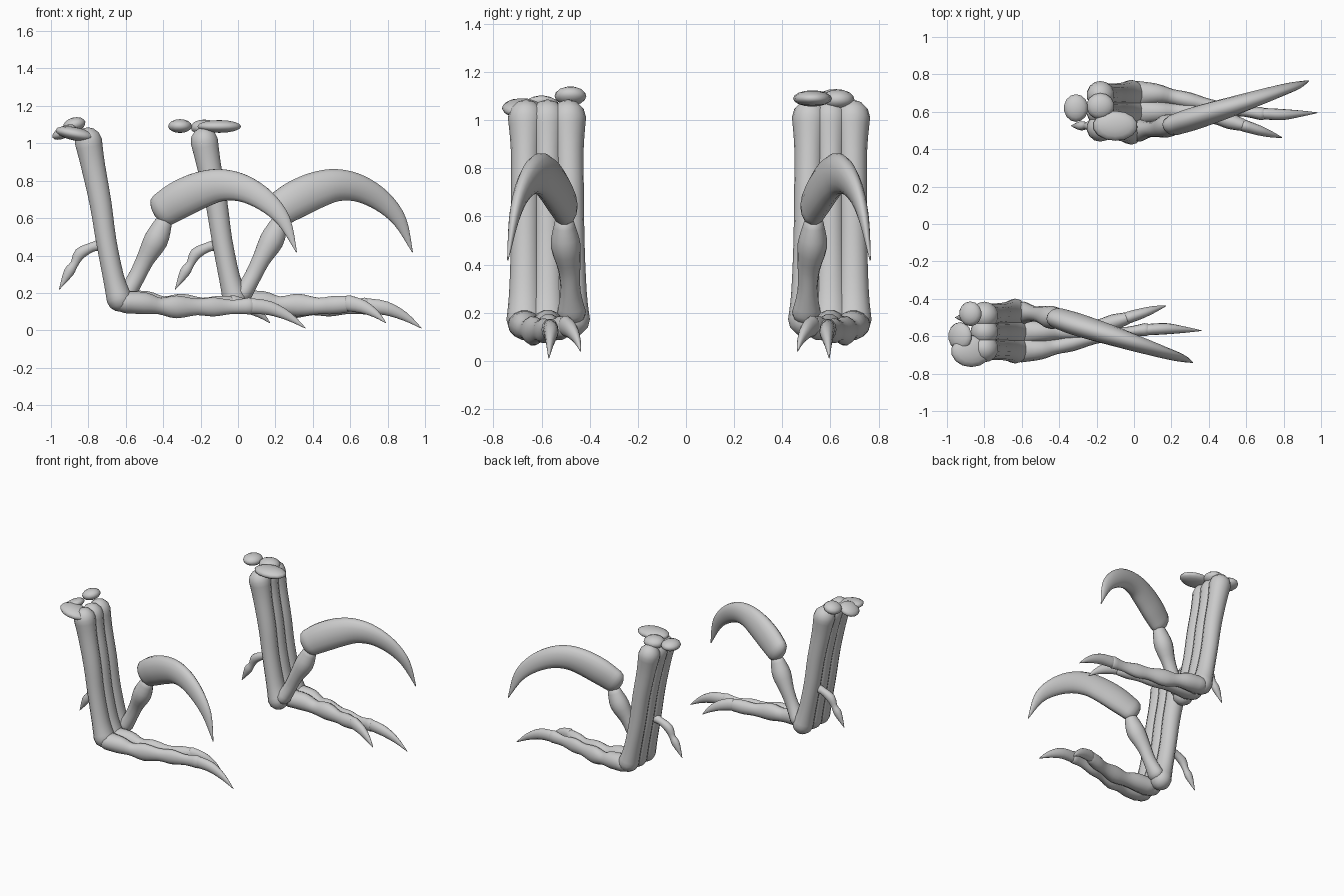
import bpy, bmesh, math
from mathutils import Vector

SIDES = 14


def spline(pts, steps):
    """Catmull-Rom resampling of (x, y, z, side radius, other radius) rows."""
    out = []
    n = len(pts)
    for i in range(n - 1):
        a, b, c, d = (pts[max(i - 1, 0)], pts[i], pts[i + 1], pts[min(i + 2, n - 1)])
        for s in range(steps):
            t = s / steps
            out.append([0.5 * (2 * q + (r - p) * t + (2 * p - 5 * q + 4 * r - w) * t * t
                               + (3 * q - p - 3 * r + w) * t ** 3)
                        for p, q, r, w in zip(a, b, c, d)])
    return out + [list(pts[-1])]


def finish(bm, name):
    bmesh.ops.recalc_face_normals(bm, faces=bm.faces)
    me = bpy.data.meshes.new(name)
    bm.to_mesh(me)
    bm.free()
    for p in me.polygons:
        p.use_smooth = True
    ob = bpy.data.objects.new(name, me)
    bpy.context.collection.objects.link(ob)
    return ob


def bone(name, pts, place, steps=3):
    """Elliptical tube along a path with domed ends."""
    rows = spline(pts, steps)
    cs = [Vector(r[:3]) for r in rows]
    tan = [(cs[min(i + 1, len(cs) - 1)] - cs[max(i - 1, 0)]).normalized() for i in range(len(cs))]
    rings = [(c, t, r[3], r[4]) for c, t, r in zip(cs, tan, rows)]
    # domed ends
    def dome(ring, sign):
        c, t, a, b = ring
        return [(c + t * sign * min(a, b) * math.sin(k), t, a * math.cos(k), b * math.cos(k))
                for k in (0.5, 1.0, 1.4)]
    rings = dome(rings[0], -1)[::-1] + rings + dome(rings[-1], 1)
    bm = bmesh.new()
    loops = []
    for c, t, a, b in rings:
        side = (Vector((0, 1, 0)) - t * t.y).normalized()
        up = t.cross(side)
        a, b = max(a, 0.001), max(b, 0.001)
        loops.append([bm.verts.new(place(c + side * a * math.cos(k) + up * b * math.sin(k)))
                      for k in (2 * math.pi * j / SIDES for j in range(SIDES))])
    for l0, l1 in zip(loops, loops[1:]):
        for j in range(SIDES):
            k = (j + 1) % SIDES
            bm.faces.new((l0[j], l0[k], l1[k], l1[j]))
    bm.faces.new(loops[0])
    bm.faces.new(loops[-1])
    return finish(bm, name)


def pebble(name, loc, size, tilt=0):
    """Small flattened ankle bone."""
    bm = bmesh.new()
    bmesh.ops.create_uvsphere(bm, u_segments=14, v_segments=8, radius=1)
    for v in bm.verts:
        v.co = Vector(a * b for a, b in zip(v.co, size))
    ob = finish(bm, name)
    ob.location = loc
    ob.rotation_euler.y = tilt


def foot(tag, place):
    # three long upper foot bones side by side
    for i, (yt, yb) in enumerate(((-0.665, -0.67), (-0.575, -0.575), (-0.49, -0.475))):
        d = yb - yt
        bone(f"{tag}_long_bone_{i + 1}", [
            (-0.80, yt, 1.01, 0.075, 0.075),
            (-0.775, yt + d * .2, 0.88, 0.062, 0.066),
            (-0.735, yt + d * .4, 0.68, 0.060, 0.060),
            (-0.705, yt + d * .6, 0.48, 0.060, 0.056),
            (-0.665, yt + d * .8, 0.28, 0.066, 0.058),
            (-0.635, yb, 0.17, 0.076, 0.070)], place)
    # walking toes with knuckles
    bone(f"{tag}_outer_toe", [
        (-0.60, -0.67, 0.15, 0.070, 0.060), (-0.50, -0.67, 0.145, 0.055, 0.060),
        (-0.42, -0.655, 0.13, 0.042, 0.045), (-0.33, -0.635, 0.125, 0.045, 0.062),
        (-0.22, -0.61, 0.125, 0.034, 0.045), (-0.13, -0.59, 0.125, 0.036, 0.052),
        (-0.03, -0.575, 0.125, 0.026, 0.038), (0.06, -0.565, 0.13, 0.035, 0.046)], place)
    bone(f"{tag}_outer_toe_claw", [
        (0.07, -0.565, 0.13, 0.030, 0.042), (0.17, -0.56, 0.118, 0.030, 0.038),
        (0.27, -0.565, 0.075, 0.017, 0.024), (0.36, -0.57, 0.012, 0.002, 0.002)], place)
    bone(f"{tag}_middle_toe", [
        (-0.60, -0.575, 0.15, 0.070, 0.060), (-0.49, -0.575, 0.15, 0.056, 0.062),
        (-0.40, -0.575, 0.135, 0.045, 0.048), (-0.30, -0.57, 0.135, 0.050, 0.062),
        (-0.19, -0.545, 0.13, 0.035, 0.045), (-0.11, -0.525, 0.135, 0.042, 0.050),
        (-0.04, -0.505, 0.14, 0.033, 0.045)], place)
    bone(f"{tag}_middle_toe_claw", [
        (-0.03, -0.50, 0.145, 0.032, 0.044), (0.05, -0.475, 0.125, 0.027, 0.036),
        (0.12, -0.452, 0.085, 0.015, 0.020), (0.17, -0.438, 0.04, 0.002, 0.002)], place)
    # raised inner toe and its big sickle claw
    bone(f"{tag}_raised_toe", [
        (-0.59, -0.475, 0.20, 0.060, 0.050), (-0.54, -0.48, 0.29, 0.042, 0.046),
        (-0.495, -0.485, 0.38, 0.046, 0.050), (-0.44, -0.50, 0.48, 0.062, 0.066),
        (-0.405, -0.505, 0.56, 0.045, 0.052)], place)
    bone(f"{tag}_sickle_claw", [
        (-0.40, -0.505, 0.645, 0.056, 0.094), (-0.31, -0.535, 0.70, 0.061, 0.103),
        (-0.20, -0.57, 0.75, 0.058, 0.100), (-0.09, -0.605, 0.776, 0.052, 0.088),
        (0.03, -0.645, 0.758, 0.043, 0.074), (0.15, -0.685, 0.69, 0.032, 0.059),
        (0.245, -0.715, 0.585, 0.021, 0.038), (0.312, -0.74, 0.42, 0.003, 0.003)], place, 4)
    # small rear toe
    bone(f"{tag}_rear_toe", [
        (-0.72, -0.50, 0.46, 0.034, 0.034), (-0.78, -0.50, 0.445, 0.026, 0.026),
        (-0.845, -0.50, 0.41, 0.028, 0.032), (-0.875, -0.50, 0.355, 0.020, 0.022),
        (-0.905, -0.50, 0.31, 0.024, 0.028), (-0.955, -0.50, 0.22, 0.002, 0.002)], place)


foot("right", lambda v: v)
foot("left", lambda v: Vector((v.x + 0.62, 0.025 - v.y, v.z)))

# ankle bones on top
pebble("right_ankle_bone_inner", (-0.875, -0.48, 1.10), (0.062, 0.066, 0.038), -0.25)
pebble("right_ankle_bone_outer", (-0.87, -0.68, 1.05), (0.11, 0.085, 0.036), 0.2)
pebble("right_ankle_bone_middle", (-0.93, -0.60, 1.06), (0.07, 0.075, 0.032), -0.45)
pebble("left_ankle_bone_rear", (-0.31, 0.62, 1.092), (0.065, 0.074, 0.037))
pebble("left_ankle_bone_inner", (-0.10, 0.525, 1.09), (0.12, 0.08, 0.034))
pebble("left_ankle_bone_outer", (-0.18, 0.63, 1.085), (0.075, 0.07, 0.042))
